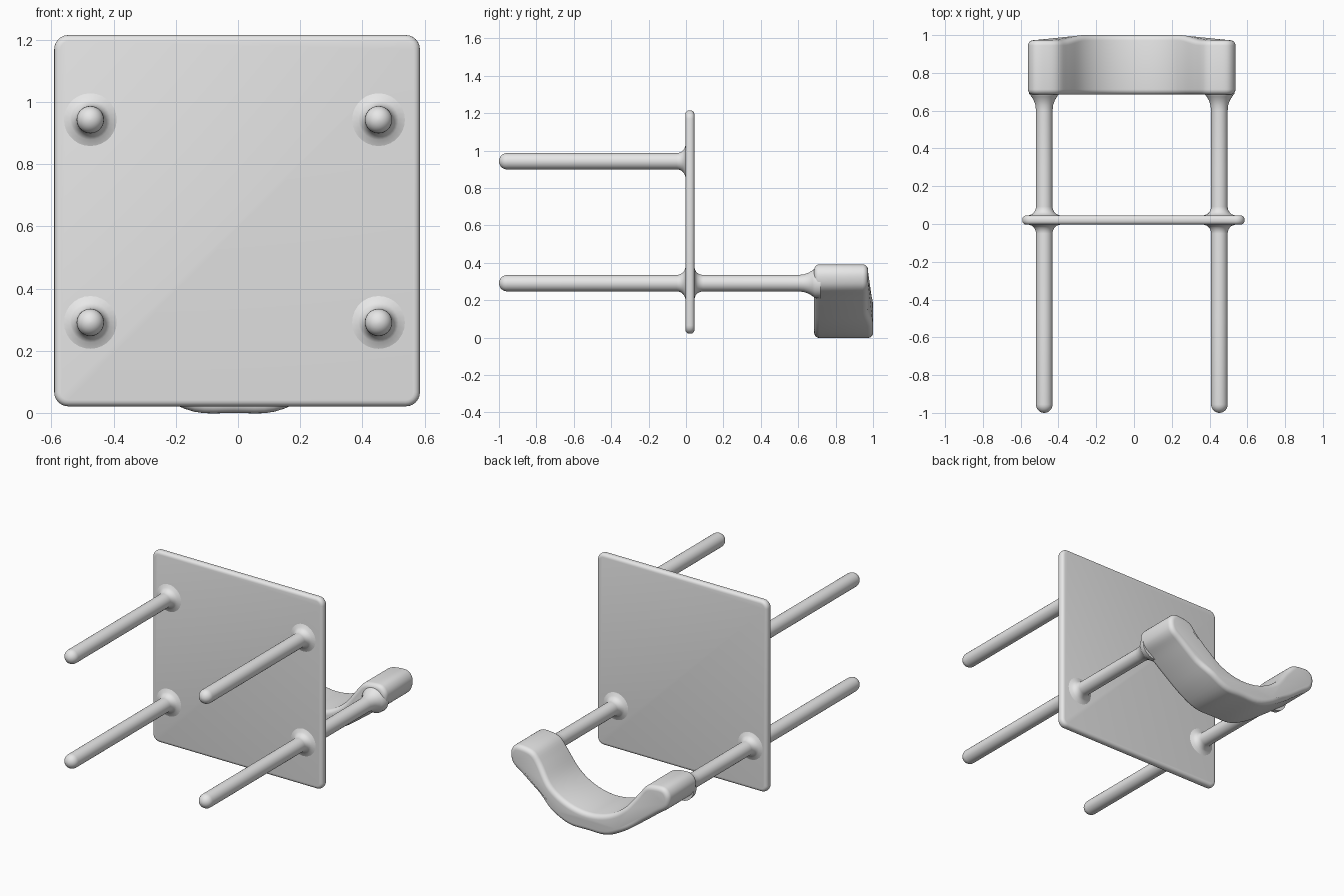
import bpy, bmesh, math
from mathutils import Vector

if "Cube" in bpy.data.objects:
    bpy.data.objects.remove(bpy.data.objects["Cube"])

grey = bpy.data.materials.new("plain_grey")
grey.diffuse_color = (0.8, 0.8, 0.8, 1)
grey.use_nodes = True
grey.node_tree.nodes["Principled BSDF"].inputs["Base Color"].default_value = grey.diffuse_color


def finish(name, bm):
    bmesh.ops.recalc_face_normals(bm, faces=bm.faces)
    mesh = bpy.data.meshes.new(name)
    bm.to_mesh(mesh)
    bm.free()
    mesh.materials.append(grey)
    obj = bpy.data.objects.new(name, mesh)
    bpy.context.collection.objects.link(obj)
    bpy.ops.object.select_all(action='DESELECT')
    obj.select_set(True)
    bpy.context.view_layer.objects.active = obj
    bpy.ops.object.shade_smooth_by_angle(angle=math.radians(50))
    return obj


def skin(bm, rings):
    """Join closed rings of points with quads and cap both ends."""
    rows = [[bm.verts.new(p) for p in ring] for ring in rings]
    n = len(rows[0])
    for a, b in zip(rows, rows[1:]):
        for i in range(n):
            j = (i + 1) % n
            bm.faces.new((a[i], a[j], b[j], b[i]))
    bm.faces.new(rows[0])
    bm.faces.new(rows[-1][::-1])


def rod(name, x, z, profile, sides=28):
    """Turned rod along y from (y, radius) pairs."""
    bm = bmesh.new()
    skin(bm, [[(x + r * math.cos(2 * math.pi * k / sides), y,
                z + r * math.sin(2 * math.pi * k / sides)) for k in range(sides)]
              for y, r in profile])
    return finish(name, bm)


def flare(y, direction, radius, size):
    """Concave fillet from a wide foot at y to the rod radius."""
    pts = []
    for k in range(9):
        a = math.pi / 2 * k / 8
        pts.append((y + direction * size * math.sin(a),
                    radius + size * (1 - math.sin(math.acos(1 - math.sin(a))))))
    return pts


# Seat: thin square panel standing on edge
bm = bmesh.new()
bmesh.ops.create_cube(bm, size=1)
for v in bm.verts:
    v.co = Vector((v.co.x * 1.176 - 0.003, v.co.y * 0.048 + 0.021, v.co.z * 1.194 + 0.618))
corners = [e for e in bm.edges if abs(e.verts[0].co.y - e.verts[1].co.y) > 0.01]
bmesh.ops.bevel(bm, geom=corners, offset=0.045, segments=6, profile=0.5, affect='EDGES')
rim = [e for e in bm.edges if abs(e.verts[0].co.y - e.verts[1].co.y) < 0.01]
bmesh.ops.bevel(bm, geom=rim, offset=0.02, segments=4, profile=0.5, affect='EDGES')
finish("seat", bm)

# Four legs with rounded tips and flared joints; two back posts
R = 0.044
tip = [(-0.955 - 0.045 * math.sin(a), max(R * math.cos(a), 0.002))
       for a in [math.pi / 2 * k / 7 for k in range(8)]]
post = flare(0.042, 1, R, 0.05) + [(0.3, R), (0.6, R), (0.63, 0.047), (0.655, 0.056),
                                   (0.675, 0.068), (0.69, 0.08), (0.72, 0.082)]
for side, x in (("left", -0.475), ("right", 0.452)):
    for place, z in (("front", 0.943), ("back", 0.291)):
        rod(f"{place}_leg_{side}", x, z, flare(0.0, -1, R, 0.05) + [(-0.5, R)] + tip)
    rod(f"back_post_{side}", x, 0.291, post)

# Backrest: curved band with thick rounded ends, outline in x and z
half = [(0, 0), (0.13, 0.004), (0.25, 0.06), (0.375, 0.148), (0.47, 0.22), (0.525, 0.26),
        (0.546, 0.30), (0.546, 0.35), (0.515, 0.386), (0.46, 0.39), (0.39, 0.372),
        (0.335, 0.31), (0.265, 0.22), (0.19, 0.162), (0.1, 0.125), (0, 0.112)]
outline = [Vector(p) for p in half] + [Vector((-x, z)) for x, z in half[-2:0:-1]]
loop, n = [], len(outline)
for i in range(n):
    a, b, c, d = (outline[(i + k) % n] for k in (-1, 0, 1, 2))
    for t in (0, 0.25, 0.5, 0.75):
        loop.append(0.5 * (2 * b + (c - a) * t + (2 * a - 5 * b + 4 * c - d) * t * t
                           + (3 * b - a - 3 * c + d) * t ** 3))
m = len(loop)
inward = []
for i in range(m):
    t = (loop[(i + 1) % m] - loop[i - 1]).normalized()
    inward.append(Vector((-t.y, t.x)))


def back_edge(x):
    """The middle of the band is slightly deeper than its ends."""
    s = min(max((0.36 - abs(x)) / 0.12, 0), 1)
    return 0.973 + 0.027 * s * s * (3 - 2 * s)


bevel = 0.028
steps = [math.pi / 2 * k / 5 for k in range(6)]
rings = []
for a in steps:
    off, dy = bevel * (1 - math.sin(a)), bevel * (1 - math.cos(a))
    rings.append([(p.x + q.x * off - 0.012, 0.685 + dy, p.y + q.y * off)
                  for p, q in zip(loop, inward)])
for a in reversed(steps):
    off, dy = bevel * (1 - math.sin(a)), bevel * (1 - math.cos(a))
    rings.append([(p.x + q.x * off - 0.012, back_edge(p.x) - dy, p.y + q.y * off)
                  for p, q in zip(loop, inward)])
bm = bmesh.new()
skin(bm, rings)
finish("backrest", bm)
